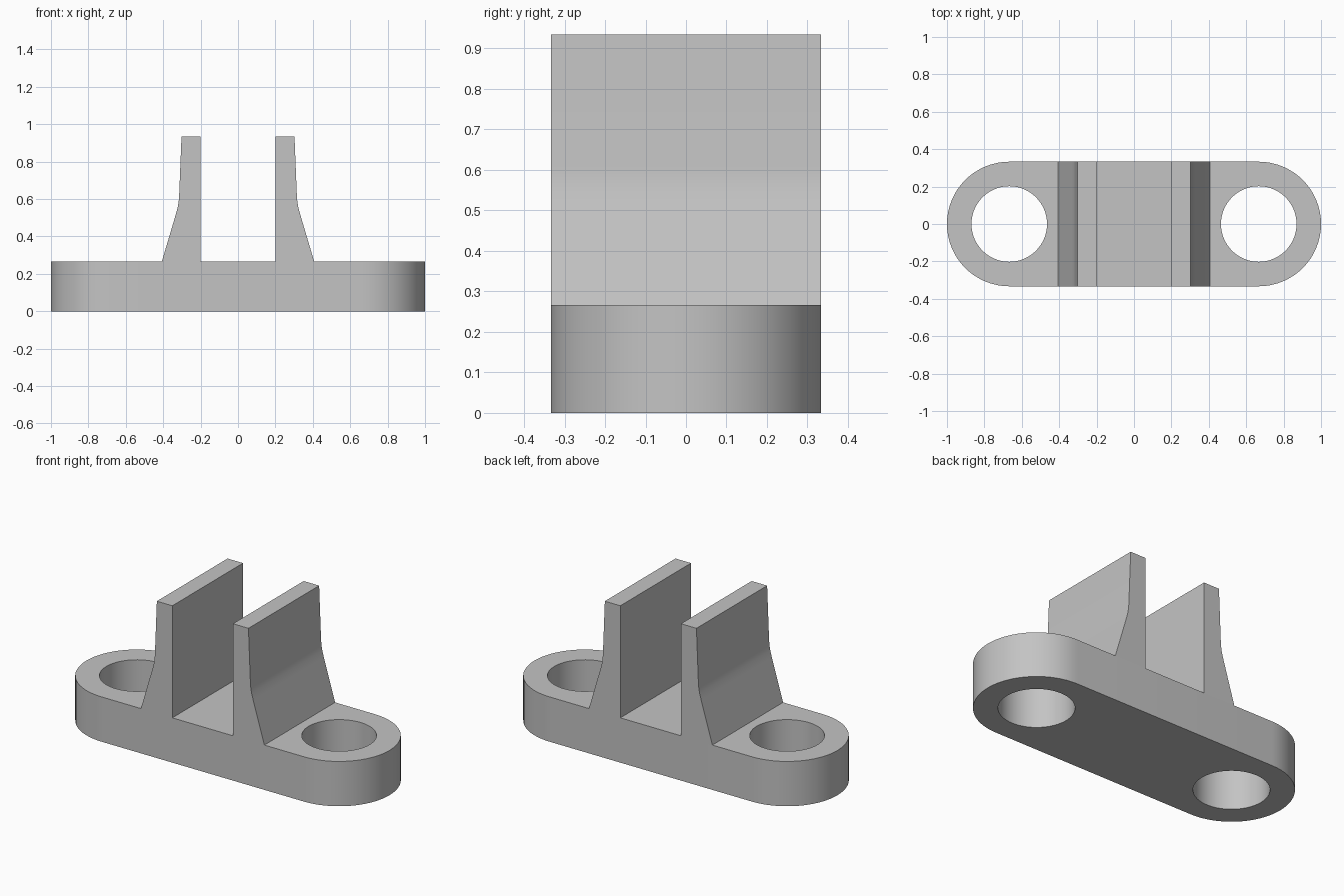
import bpy
import bmesh
from math import radians, pi, cos, sin
from mathutils import Vector

cube = bpy.data.objects.get("Cube")
if cube:
    bpy.data.objects.remove(cube, do_unlink=True)

HALF_DEPTH = 0.333
BASE_TOP = 0.267
TOP = 0.935
END_X = 1 - HALF_DEPTH
HOLE_RADIUS = 0.202

grey = bpy.data.materials.new("plain grey")
grey.use_nodes = True
grey.diffuse_color = (0.55, 0.55, 0.55, 1)
grey.node_tree.nodes["Principled BSDF"].inputs["Base Color"].default_value = grey.diffuse_color


def prism(name, outline, direction):
    """Extrude a closed outline of 3D points along a direction."""
    bm = bmesh.new()
    face = bm.faces.new([bm.verts.new(p) for p in outline])
    extruded = bmesh.ops.extrude_face_region(bm, geom=[face], use_keep_orig=True)
    moved = [v for v in extruded["geom"] if isinstance(v, bmesh.types.BMVert)]
    bmesh.ops.translate(bm, verts=moved, vec=Vector(direction))
    bmesh.ops.recalc_face_normals(bm, faces=bm.faces)
    mesh = bpy.data.meshes.new(name)
    bm.to_mesh(mesh)
    bm.free()
    mesh.materials.append(grey)
    obj = bpy.data.objects.new(name, mesh)
    bpy.context.collection.objects.link(obj)
    return obj


def arc(cx, radius, start, sweep, steps, z):
    angles = [start + sweep * i / steps for i in range(steps + 1)]
    return [(cx + radius * cos(a), radius * sin(a), z) for a in angles]


def activate(obj):
    bpy.ops.object.select_all(action="DESELECT")
    obj.select_set(True)
    bpy.context.view_layer.objects.active = obj


def smooth(obj, degrees):
    activate(obj)
    bpy.ops.object.shade_smooth_by_angle(angle=radians(degrees))


# Base plate with rounded ends
ends = arc(END_X, HALF_DEPTH, -pi / 2, pi, 32, 0) + arc(-END_X, HALF_DEPTH, pi / 2, pi, 32, 0)
base = prism("base_plate", ends, (0, 0, BASE_TOP))

# Bolt holes through both ends
for side in (-1, 1):
    circle = arc(side * END_X, HOLE_RADIUS, 0, 2 * pi, 64, -0.1)[:-1]
    cutter = prism("hole_cutter", circle, (0, 0, BASE_TOP + 0.2))
    cutter.hide_render = True
    cut = base.modifiers.new("bolt_hole", "BOOLEAN")
    cut.operation = "DIFFERENCE"
    cut.solver = "EXACT"
    cut.object = cutter
    activate(base)
    bpy.ops.object.modifier_apply(modifier=cut.name)
    bpy.data.objects.remove(cutter, do_unlink=True)
smooth(base, 30)

# Two upright walls with flared feet
profile = [(0.2, BASE_TOP), (0.407, BASE_TOP), (0.332, 0.52), (0.323, 0.553),
           (0.318, 0.58), (0.315, 0.61), (0.302, TOP), (0.2, TOP)]
for name, side in (("left_upright", 1), ("right_upright", -1)):
    outline = [(side * x, -HALF_DEPTH, z) for x, z in profile]
    wall = prism(name, outline, (0, 2 * HALF_DEPTH, 0))
    smooth(wall, 30)
